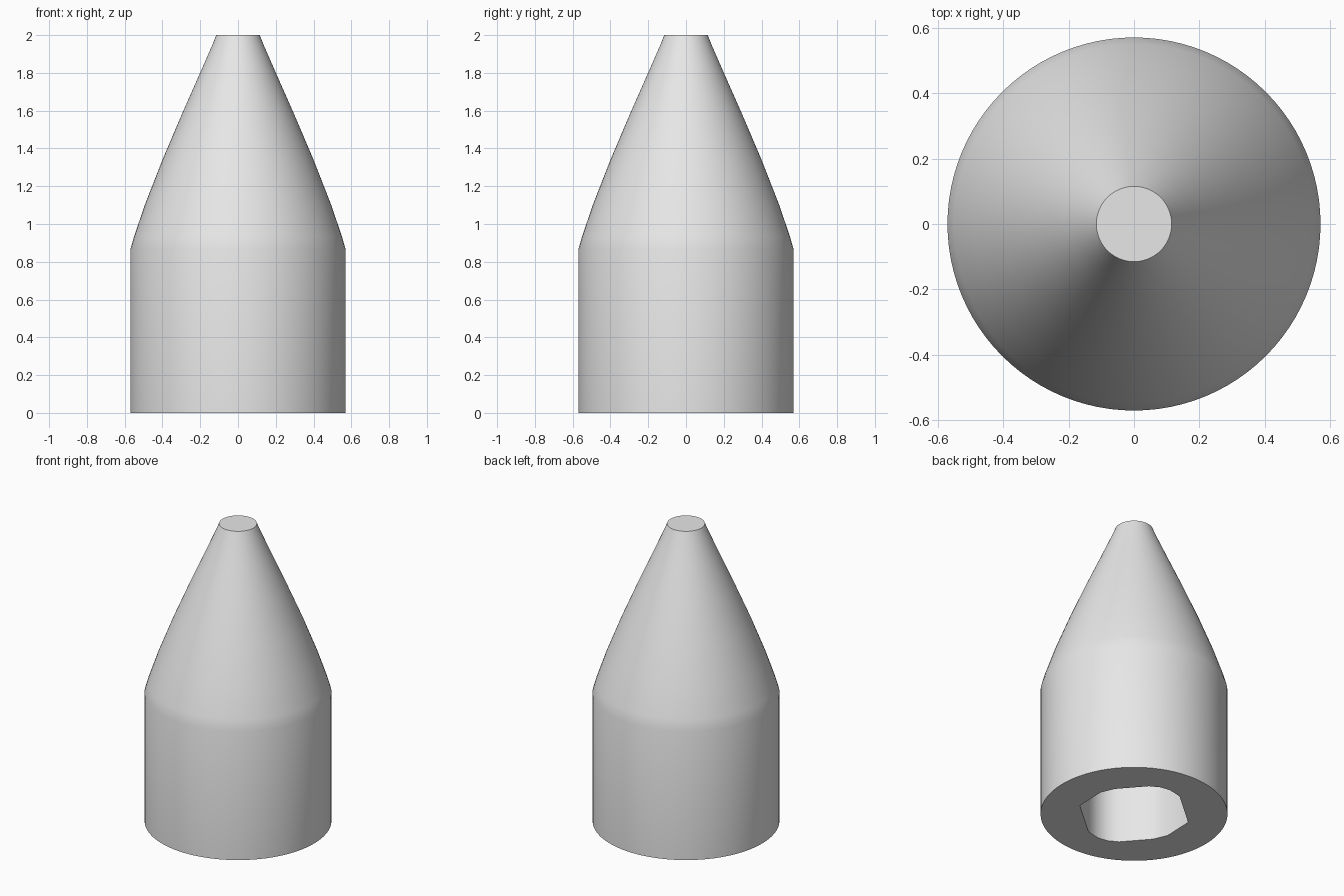
import bpy
import bmesh
from math import cos, sin, pi, radians, sqrt

cube = bpy.data.objects.get("Cube")
if cube:
    bpy.data.objects.remove(cube, do_unlink=True)

# One plain grey for the whole part
grey = bpy.data.materials.new("plain_grey")
grey.use_nodes = True
grey.diffuse_color = (0.8, 0.8, 0.8, 1)
grey.node_tree.nodes["Principled BSDF"].inputs["Base Color"].default_value = (0.8, 0.8, 0.8, 1)

SEGMENTS = 96
BORE_DEPTH = 0.75

# Outer silhouette as (radius, height): straight barrel, slightly bowed cone
SILHOUETTE = [(0.57, 0), (0.57, 0.865), (0.55, 0.935), (0.49, 1.11), (0.40, 1.34),
              (0.30, 1.575), (0.205, 1.79), (0.135, 1.95), (0.115, 2)]

# Half of the bore outline, on axes turned 45 degrees; the other half is point-mirrored
HALF_BORE = [(0.13, 0.32), (0.28, 0.18), (0.315, 0.09), (0.33, -0.12),
             (0.31, -0.19), (0.27, -0.245), (0.19, -0.295)]
bore = HALF_BORE + [(-u, -v) for u, v in HALF_BORE]
bore = [((-u - v) / sqrt(2), (v - u) / sqrt(2)) for u, v in bore]

bm = bmesh.new()


def ring(points, z):
    return [bm.verts.new((x, y, z)) for x, y in points]


def circle(radius):
    return [(radius * cos(2 * pi * i / SEGMENTS), radius * sin(2 * pi * i / SEGMENTS))
            for i in range(SEGMENTS)]


def bridge(low, high):
    n = len(low)
    for i in range(n):
        j = (i + 1) % n
        bm.faces.new((low[i], low[j], high[j], high[i]))


def loop_edges(loop):
    return [bm.edges.get((loop[i - 1], loop[i])) for i in range(len(loop))]


# Outer shell and flat tip
rings = [ring(circle(r), z) for r, z in SILHOUETTE]
for low, high in zip(rings, rings[1:]):
    bridge(low, high)
bm.faces.new(rings[-1])

# Blind bore
mouth = ring(bore, 0)
bore_end = ring(bore, BORE_DEPTH)
bridge(mouth, bore_end)
bm.faces.new(bore_end)

# Flat base around the bore mouth
bmesh.ops.triangle_fill(bm, use_beauty=True, edges=loop_edges(rings[0]) + loop_edges(mouth))
bmesh.ops.recalc_face_normals(bm, faces=bm.faces)

mesh = bpy.data.meshes.new("conical_tip")
bm.to_mesh(mesh)
bm.free()
mesh.materials.append(grey)
tip = bpy.data.objects.new("conical_tip", mesh)
bpy.context.collection.objects.link(tip)

# Smooth walls with crisp rims
bpy.ops.object.select_all(action="DESELECT")
tip.select_set(True)
bpy.context.view_layer.objects.active = tip
bpy.ops.object.shade_smooth_by_angle(angle=radians(30))
